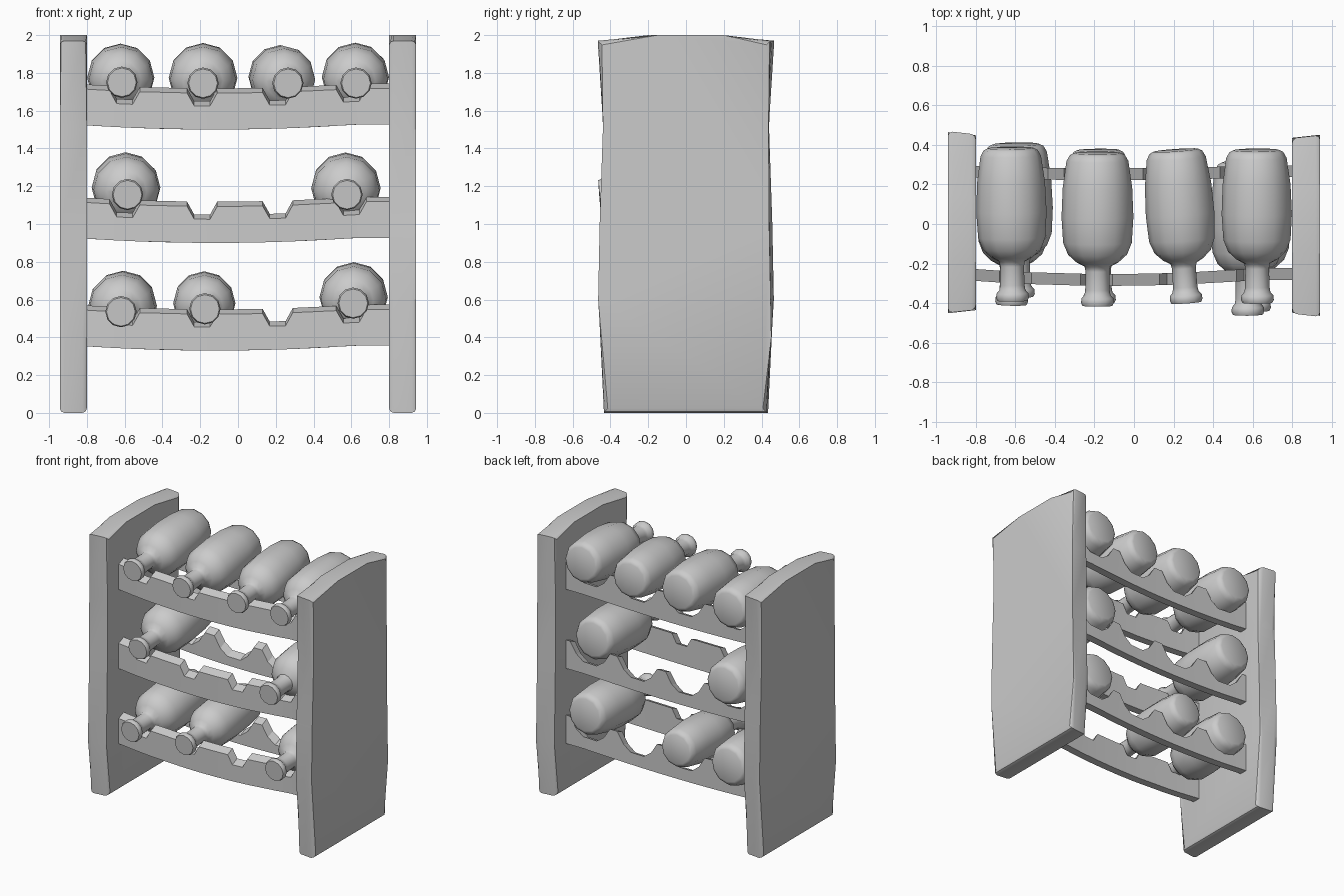
import bpy, bmesh, math
from mathutils import Matrix

if "Cube" in bpy.data.objects:
    bpy.data.objects.remove(bpy.data.objects["Cube"])


def finish(name, bm, smooth=35):
    bmesh.ops.recalc_face_normals(bm, faces=bm.faces)
    me = bpy.data.meshes.new(name)
    bm.to_mesh(me)
    bm.free()
    ob = bpy.data.objects.new(name, me)
    bpy.context.collection.objects.link(ob)
    bpy.ops.object.select_all(action='DESELECT')
    ob.select_set(True)
    bpy.context.view_layer.objects.active = ob
    if smooth:
        bpy.ops.object.shade_smooth_by_angle(angle=math.radians(smooth))
    return ob


# Side panels: worn board outline in (y, z), the left one is the right turned half round
PANEL = [(-0.437, 0), (-0.465, 0.6), (-0.457, 1.0), (-0.44, 1.5), (-0.47, 1.97),
         (-0.15, 2.0), (0.2, 2.0), (0.45, 1.97), (0.437, 1.5), (0.44, 1.0),
         (0.452, 0.4), (0.43, 0)]


def panel(name, turn):
    bm = bmesh.new()
    inner = [bm.verts.new((0.80, y * 0.965, z)) for y, z in PANEL]
    outer = [bm.verts.new((0.943, y, z)) for y, z in PANEL]
    n = len(PANEL)
    bm.faces.new(inner)
    bm.faces.new(outer)
    for i in range(n):
        j = (i + 1) % n
        bm.faces.new((inner[i], inner[j], outer[j], outer[i]))
    rims = [e for e in bm.edges if len({v in inner for v in e.verts}) == 1]
    bmesh.ops.bevel(bm, geom=rims, offset=0.024, segments=2, profile=0.5, affect='EDGES')
    bmesh.ops.rotate(bm, verts=bm.verts, matrix=Matrix.Rotation(turn, 3, 'Z'))
    finish(name, bm, 40)


panel("right_side_panel", 0)
panel("left_side_panel", math.pi)

# Rails: sagging, bowed boards with a notch cut for each bottle
SLOTS = (-0.60, -0.19, 0.21, 0.60)
NECK_NOTCH = [(-0.08, 0), (-0.042, 0.068), (0.042, 0.068), (0.08, 0)]
BODY_NOTCH = [(-0.165, 0), (-0.115, 0.08), (-0.055, 0.125),
              (0.055, 0.125), (0.115, 0.08), (0.165, 0)]


def rail(name, y0, z0, notch, bow):
    cols = [(x, 0) for x in (-0.82, 0.01, 0.82)]
    cols += [(s + dx, d) for s in SLOTS for dx, d in notch]
    bm = bmesh.new()
    prev = None
    for x, depth in sorted(cols):
        t = min(1, abs(x + 0.12) / 0.75) ** 2
        y, low, top = y0 + bow * t, z0 + 0.027 * t, z0 + 0.193 + 0.025 * t - depth
        ring = [bm.verts.new(p) for p in ((x, y - 0.03, low), (x, y + 0.03, low),
                                          (x, y + 0.03, top + 0.025), (x, y - 0.03, top))]
        if prev:
            for i in range(4):
                j = (i + 1) % 4
                bm.faces.new((prev[i], prev[j], ring[j], ring[i]))
        else:
            bm.faces.new(ring)
        prev = ring
    bm.faces.new(prev)
    finish(name, bm, 20)


for tier, z in (("bottom", 0.33), ("middle", 0.90), ("top", 1.50)):
    rail(tier + "_front_rail", -0.283, z, NECK_NOTCH, 0.03)
    rail(tier + "_back_rail", 0.252, z, BODY_NOTCH, 0.015)

# Bottles: twelve-sided turned profile (y, radius) lying with the neck forward
BOTTLE = [(0.375, 0.118), (0.365, 0.138), (0.335, 0.155), (0.20, 0.174), (0.05, 0.18),
          (-0.08, 0.172), (-0.14, 0.148), (-0.18, 0.105), (-0.20, 0.066), (-0.225, 0.06),
          (-0.32, 0.062), (-0.345, 0.066), (-0.362, 0.081), (-0.385, 0.083), (-0.40, 0.076)]


def bottle(name, x, top, r, neck_x, neck_z, dy):
    bm = bmesh.new()
    k = r / 0.18
    rings = []
    for y, rad in BOTTLE:
        f = k if y > -0.19 else 1
        rings.append([bm.verts.new((rad * f * math.sin(a * math.pi / 6), y,
                                    rad * f * math.cos(a * math.pi / 6))) for a in range(12)])
    for a, b in zip(rings, rings[1:]):
        for i in range(12):
            j = (i + 1) % 12
            bm.faces.new((a[i], a[j], b[j], b[i]))
    bm.faces.new(rings[0])
    bm.faces.new(rings[-1])
    zc = top - r
    m = (Matrix.Translation((x, dy, zc)) @ Matrix.Rotation((neck_x - x) / 0.4, 4, 'Z')
         @ Matrix.Rotation((zc - neck_z) / 0.4, 4, 'X'))
    bm.transform(m)
    finish(name, bm, 50)


for i, spec in enumerate([
        (-0.62, 1.95, 0.178, -0.615, 1.75, 0.01),
        (-0.185, 1.952, 0.182, -0.185, 1.745, -0.015),
        (0.237, 1.942, 0.174, 0.265, 1.745, 0.0),
        (0.622, 1.952, 0.178, 0.625, 1.745, 0.0),
        (-0.592, 1.37, 0.182, -0.585, 1.155, 0.03),
        (0.572, 1.37, 0.184, 0.577, 1.155, -0.06),
        (-0.612, 0.745, 0.182, -0.62, 0.535, -0.01),
        (-0.178, 0.742, 0.165, -0.175, 0.55, 0.0),
        (0.612, 0.79, 0.181, 0.61, 0.58, -0.04)]):
    bottle("bottle_%d" % (i + 1), *spec)
